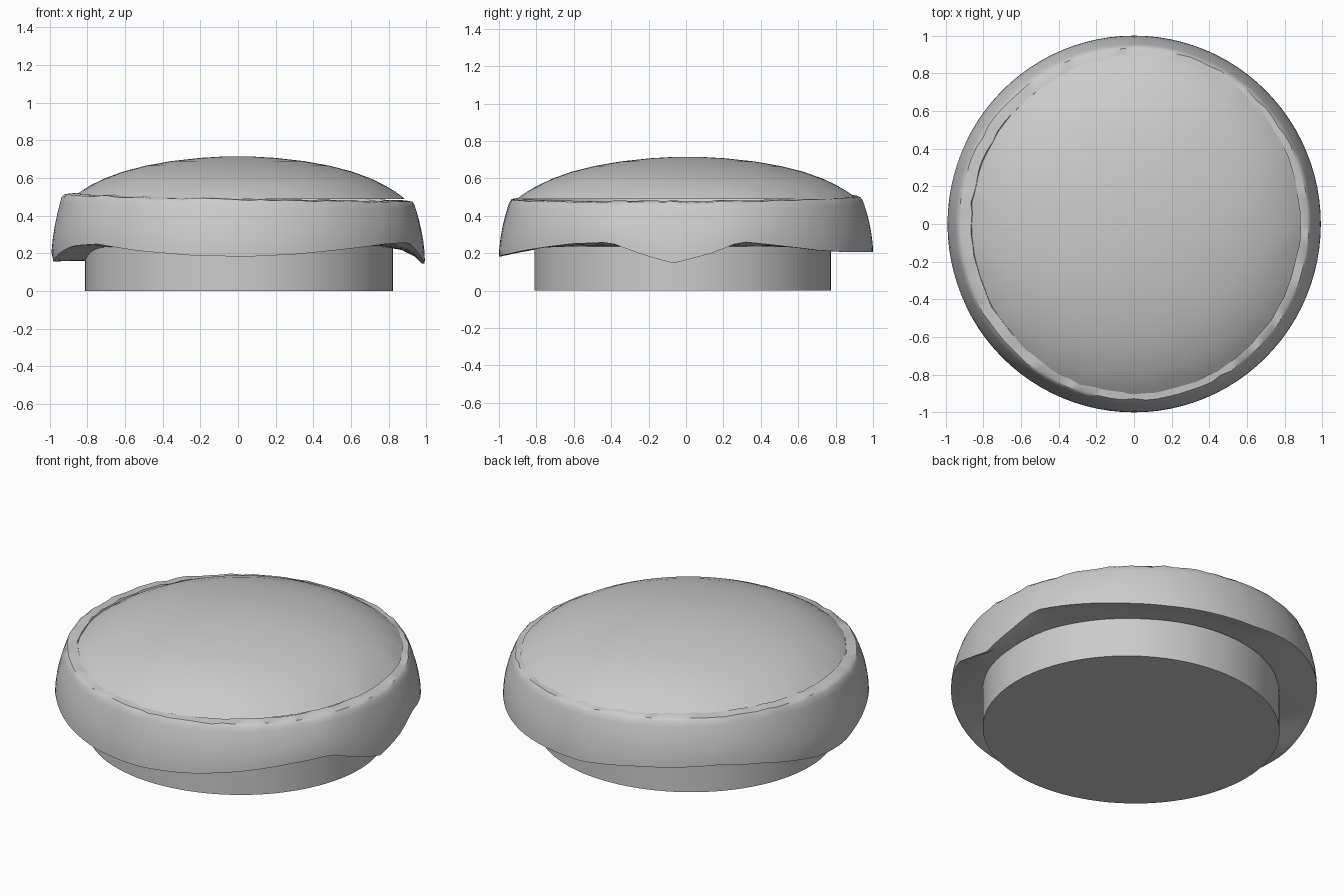
import bpy, bmesh, math, random

random.seed(4)
SEGMENTS = 96

cube = bpy.data.objects.get("Cube")
if cube:
    bpy.data.objects.remove(cube, do_unlink=True)

grey = bpy.data.materials.new("plain grey")
grey.use_nodes = True
colour = (0.6, 0.6, 0.6, 1)
grey.diffuse_color = colour
grey.node_tree.nodes["Principled BSDF"].inputs["Base Color"].default_value = colour

# Height of the wavy hem by angle, counter-clockwise from +x
HEM = [(-4, .145), (8, .2), (17, .262), (30, .24), (45, .215), (60, .205),
       (90, .205), (110, .24), (135, .255), (150, .23), (163, .19), (174, .157),
       (186, .157), (196, .2), (208, .24), (221, .25), (238, .213), (255, .19),
       (272, .182), (288, .195), (305, .222), (322, .25), (336, .258),
       (346, .195), (356, .145)]


def hem_height(angle):
    deg = math.degrees(angle)
    deg = deg - 360 if deg > 356 else deg
    for (a, za), (b, zb) in zip(HEM, HEM[1:]):
        if a <= deg <= b:
            return za + (zb - za) * (deg - a) / (b - a)


def sweep(name, section, center=(0, 0), scale=(1, 1), top=None, bottom=None):
    """Sweep a section, given as a function of angle, round the z axis."""
    bm = bmesh.new()
    rings = []
    for i in range(SEGMENTS):
        a = math.tau * i / SEGMENTS
        rings.append([bm.verts.new((center[0] + r * scale[0] * math.cos(a),
                                    center[1] + r * scale[1] * math.sin(a), z))
                      for r, z in section(a)])
    for i, ring in enumerate(rings):
        following = rings[(i + 1) % SEGMENTS]
        for j in range(len(ring) - 1):
            bm.faces.new((ring[j], following[j], following[j + 1], ring[j + 1]))
    # Close the ends with a fan or a flat cap
    if top is not None:
        tip = bm.verts.new((center[0], center[1], top))
        for i, ring in enumerate(rings):
            bm.faces.new((ring[-1], rings[(i + 1) % SEGMENTS][-1], tip))
    if bottom:
        bm.faces.new([ring[0] for ring in rings])
    bmesh.ops.recalc_face_normals(bm, faces=bm.faces)
    mesh = bpy.data.meshes.new(name)
    bm.to_mesh(mesh)
    bm.free()
    obj = bpy.data.objects.new(name, mesh)
    bpy.context.collection.objects.link(obj)
    mesh.materials.append(grey)
    bpy.ops.object.select_all(action='DESELECT')
    obj.select_set(True)
    bpy.context.view_layer.objects.active = obj
    bpy.ops.object.shade_smooth_by_angle(angle=math.radians(40))
    return obj


# Flat-bottomed drum under the collar
def drum_section(a):
    return [(1, 0), (1, .3)]


# Thick collar with a wavy hem and a slightly ragged, tilted rim
def collar_section(a):
    hem = hem_height(a)
    left_lip = max(0, math.cos(a - math.pi)) ** 24
    under = .235 - .075 * left_lip
    rim = .493 - .02 * math.cos(a) + .008 * math.sin(a) + random.uniform(-.004, .004)
    rough = random.uniform(-.006, .006)
    outer = [(t, hem + (rim - .015 - hem) * t) for t in (0, .15, .35, .55, .75, .9, 1)]
    wall = [(1 - .055 * t ** 1.8 - .012 * left_lip * (t == 0), z) for t, z in outer]
    return ([(.79, under), (.88, under * .8 + hem * .2), (.95, under * .4 + hem * .6),
             (.985, hem)] + wall +
            [(.932 + rough, rim), (.875 + rough, rim + .006), (.85, .46)])


# Low domed top that sinks into the collar
def dome_section(a):
    edge = random.uniform(-.004, .004)
    return [(r + edge * (r > .8), .715 - .19 * r ** 2 - .12 * r ** 6)
            for r in (.91, .88, .85, .8, .72, .62, .5, .36, .2, .1)]


sweep("base_drum", drum_section, (.005, -.018), (.817, .793), top=.3, bottom=True)
sweep("wavy_collar", collar_section, scale=(.992, 1))
sweep("domed_top", dome_section, (-.002, .008), (.975, 1), top=.715)
